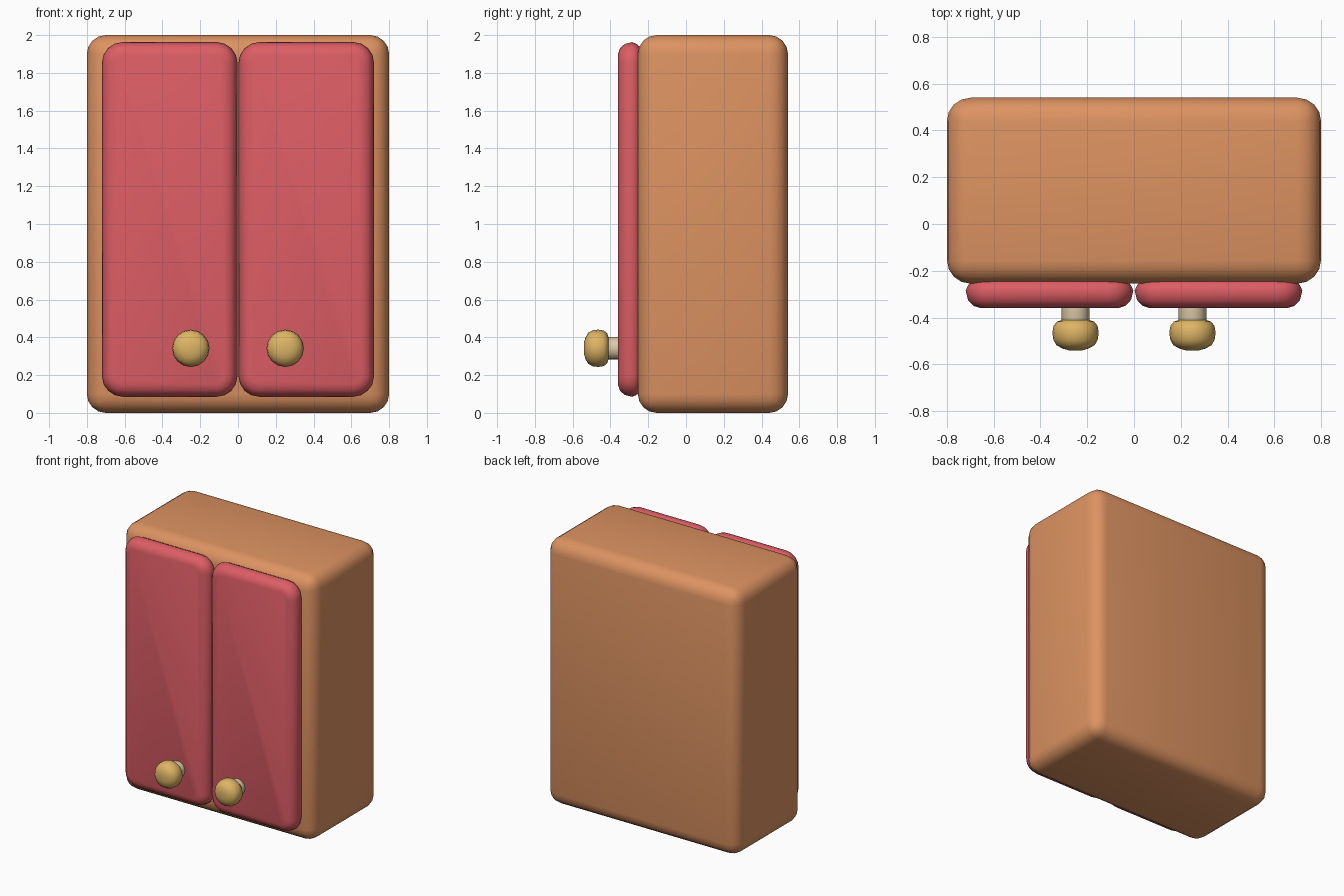
import bpy, bmesh, math

if "Cube" in bpy.data.objects:
    bpy.data.objects.remove(bpy.data.objects["Cube"])


def material(name, color):
    m = bpy.data.materials.new(name)
    m.diffuse_color = (*color, 1)
    m.use_nodes = True
    m.node_tree.nodes["Principled BSDF"].inputs["Base Color"].default_value = m.diffuse_color
    return m


WOOD = material("warm wood", (0.72, 0.29, 0.12))
RED = material("door red", (0.72, 0.11, 0.13))
BRASS = material("brass", (0.73, 0.46, 0.13))
PALE = material("pale stem", (0.70, 0.58, 0.38))


def loft(name, rings, mat, angle):
    """Skin a stack of equal-length vertex rings, cap both ends."""
    bm = bmesh.new()
    loops = [[bm.verts.new(p) for p in ring] for ring in rings]
    n = len(loops[0])
    for a, b in zip(loops, loops[1:]):
        for i in range(n):
            j = (i + 1) % n
            bm.faces.new((a[i], a[j], b[j], b[i]))
    bm.faces.new(loops[0])
    bm.faces.new(loops[-1])
    bmesh.ops.recalc_face_normals(bm, faces=bm.faces)
    me = bpy.data.meshes.new(name)
    bm.to_mesh(me)
    bm.free()
    me.materials.append(mat)
    ob = bpy.data.objects.new(name, me)
    bpy.context.collection.objects.link(ob)
    smooth(ob, angle)
    return ob


def smooth(ob, angle):
    bpy.ops.object.select_all(action='DESELECT')
    ob.select_set(True)
    bpy.context.view_layer.objects.active = ob
    bpy.ops.object.shade_smooth_by_angle(angle=math.radians(angle))


def rounded_rect(x0, x1, z0, z1, y, r, inset, seg=4):
    """Rounded rectangle in the xz plane, shrunk by inset."""
    pts, rr = [], r - inset
    corners = [(x1 - r, z1 - r), (x0 + r, z1 - r), (x0 + r, z0 + r), (x1 - r, z0 + r)]
    for k, (cx, cz) in enumerate(corners):
        for i in range(seg + 1):
            a = math.pi / 2 * (k + i / seg)
            pts.append((cx + rr * math.cos(a), y, cz + rr * math.sin(a)))
    return pts


def circle(x, y, z, r, n=16):
    return [(x + r * math.cos(2 * math.pi * i / n), y, z + r * math.sin(2 * math.pi * i / n))
            for i in range(n)]


# Cabinet body with rounded edges
bpy.ops.mesh.primitive_cube_add(size=1, location=(0, 0.1425, 1))
body = bpy.context.object
body.name = "cabinet_body"
body.scale = (1.6, 0.795, 2)
bpy.ops.object.transform_apply(location=False, rotation=False, scale=True)
bev = body.modifiers.new("rounding", 'BEVEL')
bev.width, bev.segments = 0.1, 4
bpy.ops.object.modifier_apply(modifier="rounding")
body.data.materials.append(WOOD)
smooth(body, 40)

# (y, inset) door edge and (y, radius) knob profiles
DOOR = [(-0.36, 0.065), (-0.35, 0.033), (-0.325, 0.010), (-0.285, 0.0), (-0.262, 0.010), (-0.24, 0.03)]
KNOB = [(-0.54, 0.03), (-0.533, 0.055), (-0.518, 0.082), (-0.495, 0.095), (-0.465, 0.099),
        (-0.435, 0.094), (-0.418, 0.080), (-0.41, 0.058)]
STEM = [(-0.43, 0.055), (-0.405, 0.06), (-0.35, 0.06)]

for side, s in (("left", -1), ("right", 1)):
    x0, x1 = sorted((0.003 * s, 0.72 * s))
    loft(side + "_door", [rounded_rect(x0, x1, 0.085, 1.963, y, 0.11, d) for y, d in DOOR], RED, 50)
    loft(side + "_knob", [circle(0.25 * s, y, 0.342, r) for y, r in KNOB], BRASS, 60)
    loft(side + "_knob_stem", [circle(0.25 * s, y, 0.342, r) for y, r in STEM], PALE, 40)
